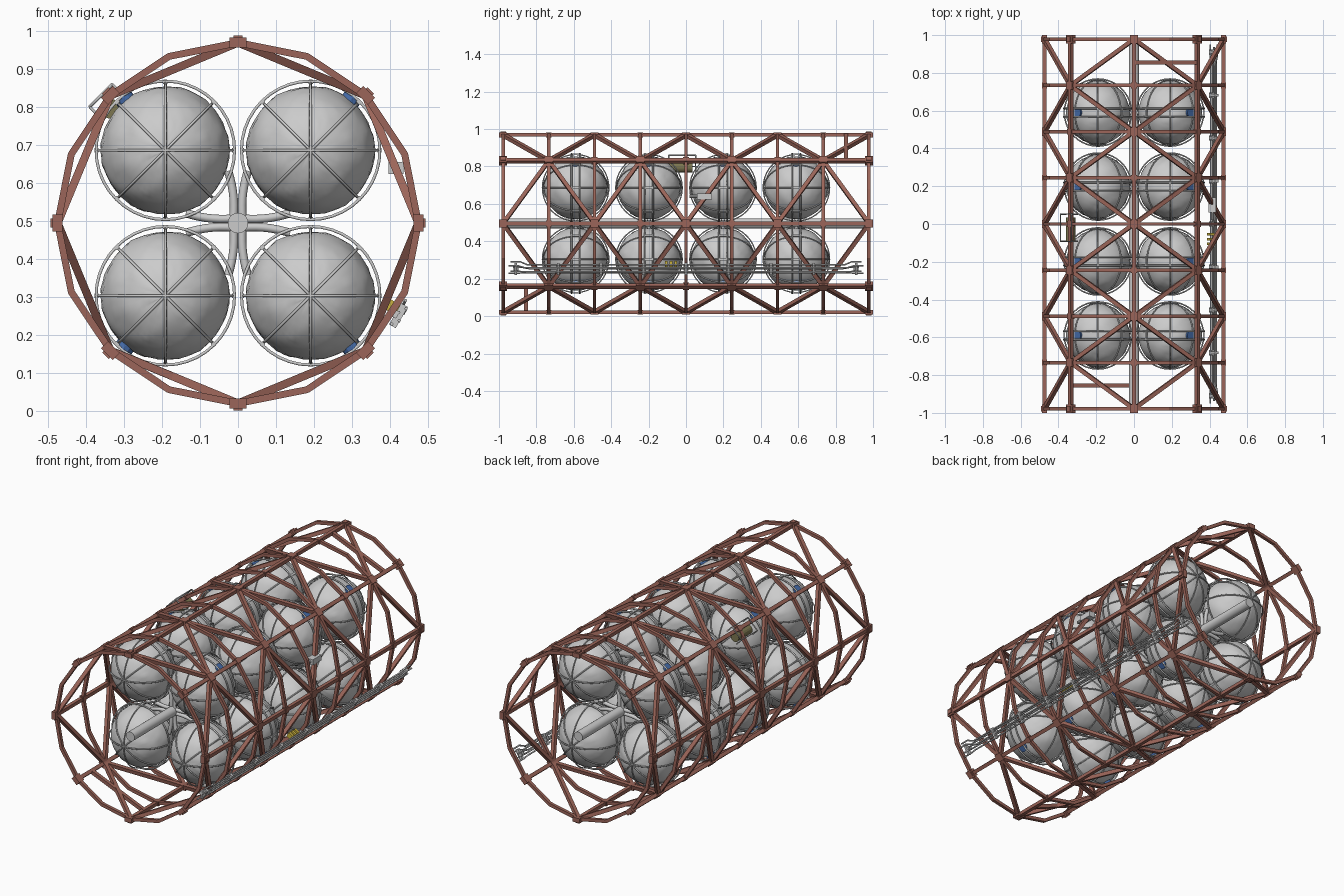
import bpy, bmesh, math, random
from mathutils import Vector, Matrix

if "Cube" in bpy.data.objects:
    bpy.data.objects.remove(bpy.data.objects["Cube"])

random.seed(4)
CZ, R = 0.495, 0.474
STATIONS = [-0.978 + i * 0.2445 for i in range(9)]


def material(name, rgb):
    m = bpy.data.materials.new(name)
    m.diffuse_color = (*rgb, 1)
    m.use_nodes = True
    m.node_tree.nodes["Principled BSDF"].inputs["Base Color"].default_value = m.diffuse_color
    return m


RUST = material("rust_paint", (0.33, 0.13, 0.10))
BLUE = material("blue_paint", (0.06, 0.15, 0.4))
OLIVE = material("olive_paint", (0.2, 0.18, 0.08))
YELLOW = material("yellow_paint", (0.6, 0.45, 0.05))


def rim(deg, y, r=R):
    a = math.radians(deg)
    return Vector((r * math.cos(a), y, CZ + r * math.sin(a)))


def link(name, mesh, mat=None, smooth=False):
    ob = bpy.data.objects.new(name, mesh)
    bpy.context.collection.objects.link(ob)
    if mat and not mesh.materials:
        mesh.materials.append(mat)
    if smooth:
        for p in mesh.polygons:
            p.use_smooth = True
    return ob


def finish(name, bm, mat=None, smooth=False):
    me = bpy.data.meshes.new(name)
    bmesh.ops.recalc_face_normals(bm, faces=bm.faces)
    bm.to_mesh(me)
    bm.free()
    return link(name, me, mat, smooth)


def frame(along, out):
    x = along.normalized()
    y = x.cross(out).normalized()
    return Matrix((x, y, x.cross(y))).transposed().to_4x4()


def box(bm, centre, along, out, size):
    m = Matrix.Translation(centre) @ frame(along, out) @ Matrix.Diagonal((*size, 1))
    bmesh.ops.create_cube(bm, size=1, matrix=m)


def beam(bm, a, b, w, extra=0.0):
    mid = (a + b) / 2
    out = Vector((mid.x, 0, mid.z - CZ))
    box(bm, mid, b - a, out, ((b - a).length + extra, w, w))


def cyl(bm, a, b, r, sides=16):
    rot = (b - a).to_track_quat('Z', 'Y').to_matrix().to_4x4()
    bmesh.ops.create_cone(bm, cap_ends=True, segments=sides, radius1=r, radius2=r,
                          depth=(b - a).length, matrix=Matrix.Translation((a + b) / 2) @ rot)


def tubes(name, paths, r, mat=None, res=1):
    # sweeps round tubes along (points, closed) paths, as one mesh
    cu = bpy.data.curves.new(name, 'CURVE')
    cu.dimensions, cu.bevel_depth, cu.bevel_resolution = '3D', r, res
    cu.use_fill_caps = True
    for pts, closed in paths:
        s = cu.splines.new('POLY')
        s.points.add(len(pts) - 1)
        for p, q in zip(s.points, pts):
            p.co = (*q, 1)
        s.use_cyclic_u = closed
    tmp = bpy.data.objects.new("tmp", cu)
    bpy.context.collection.objects.link(tmp)
    me = bpy.data.meshes.new_from_object(tmp)
    bpy.data.objects.remove(tmp)
    me.name = name
    return link(name, me, mat, True)


# Truss: longerons
bm = bmesh.new()
for j in range(8):
    beam(bm, rim(45 * j, STATIONS[0]), rim(45 * j, STATIONS[-1]), 0.02)
finish("longerons", bm, RUST)

# Truss: sixteen-sided rings
bm = bmesh.new()
for y in STATIONS:
    for k in range(16):
        beam(bm, rim(22.5 * k, y), rim(22.5 * k + 22.5, y), 0.018, 0.003)
finish("ring_frames", bm, RUST)

# Truss: zigzag diagonals and two end rungs
bm = bmesh.new()
for i in range(8):
    for j in range(8):
        a, b = (j, j + 1) if (i + j) % 2 == 0 else (j + 1, j)
        beam(bm, rim(45 * a, STATIONS[i]), rim(45 * b, STATIONS[i + 1]), 0.021)
beam(bm, rim(90, 0.855), rim(45, 0.855), 0.02)
beam(bm, rim(225, -0.855), rim(270, -0.855), 0.02)
finish("diagonals", bm, RUST)

# Truss: node blocks, larger where diagonals meet
bm = bmesh.new()
for i, y in enumerate(STATIONS):
    for j in range(8):
        p = rim(45 * j, y)
        w = 0.044 if (i + j) % 2 == 0 or i in (0, 8) else 0.03
        out = p - Vector((0, y, CZ))
        box(bm, p, Vector((0, 1, 0)), out, (w, w, 0.026))
        if i in (0, 8):
            box(bm, p + out.normalized() * 0.012, Vector((0, 1, 0)), out, (0.03, 0.024, 0.014))
finish("node_blocks", bm, RUST)

# Central pipe
bm = bmesh.new()
cyl(bm, Vector((0, -0.98, CZ)), Vector((0, 0.98, CZ)), 0.027, 24)
ob = finish("central_pipe", bm)
bpy.context.view_layer.objects.active = ob
ob.select_set(True)
bpy.ops.object.shade_smooth_by_angle()
ob.select_set(False)

# Foil wrapped tank: swirling ridges and small creases
bm = bmesh.new()
bmesh.ops.create_uvsphere(bm, u_segments=56, v_segments=36, radius=0.168)
for v in bm.verts:
    n = v.co.normalized()
    th, ph = math.atan2(n.y, n.x), math.acos(max(-1, min(1, n.z)))
    swirl = math.sin(6 * th + 9 * ph + 0.8 * math.sin(3 * th)) * math.sin(ph)
    v.co += n * (0.0014 * swirl + random.choice((0, 0, 0, 0.0025)) * random.random())
bmesh.ops.rotate(bm, verts=bm.verts, matrix=Matrix.Rotation(math.pi / 2, 3, 'X'))
tank = finish("tank", bm, None, True)
tank_mesh = tank.data
bpy.data.objects.remove(tank)


def circle(c, u, v, r, n=40):
    return [c + (u * math.cos(t) + v * math.sin(t)) * r
            for t in (2 * math.pi * k / n for k in range(n))]


X, Y, Z = Vector((1, 0, 0)), Vector((0, 1, 0)), Vector((0, 0, 1))
cage, straps, feeds = [], [], []
caps, brackets = bmesh.new(), bmesh.new()
for cy in (-0.59, -0.198, 0.198, 0.59):
    for sx in (-1, 1):
        for sz in (-1, 1):
            c = Vector((sx * 0.191, cy, CZ + sz * 0.191))
            link("tank", tank_mesh).location = c
            # double girdle hoops
            for dy in (-0.022, 0.022):
                cage.append((circle(c + Y * dy, X, Z, 0.182), True))
            # meridian straps through the front and back poles
            for k in range(4):
                a = math.pi * k / 4
                d = X * math.cos(a) + Z * math.sin(a)
                straps.append((circle(c, d, Y, 0.174 if k % 2 else 0.178), True))
            # small clips where the straps cross the girdle
            for k in range(8):
                a = math.pi * k / 4
                d = X * math.cos(a) + Z * math.sin(a)
                box(brackets, c + d * 0.179, Y, d, (0.056, 0.012, 0.008))
            # blue valve cap on the outward side
            d = Vector((sx * 0.62, 0, sz * 0.78))
            cyl(caps, c + d * 0.16, c + d * 0.18, 0.026, 12)
            # curved feed arms from the central pipe to the girdle
            for flip in (0, 1):
                pts = []
                for k in range(8):
                    t = k / 7
                    p, q = 0.012 + 0.125 * t, 0.012 * (1 - t) + 0.026 * t * t
                    if flip:
                        p, q = q, p
                    pts.append(Vector((sx * p, cy, CZ + sz * q)))
                feeds.append((pts, False))
tubes("girdle_hoops", cage, 0.0045)
tubes("tank_straps", straps, 0.0038)
tubes("feed_arms", feeds, 0.011, None, 2)
finish("strap_clips", brackets)
finish("valve_caps", caps, BLUE)

# Pipe bundle along the lower right side
out = Vector((math.cos(math.radians(-30)), 0, math.sin(math.radians(-30))))
tan = Vector((-out.z, 0, out.x))
base = Vector((0, 0, CZ)) + out * 0.487
pipes = []
for k in range(5):
    off, end = (k - 2) * 0.012, 0.95 - 0.012 * (k % 3)
    side = out * (0.008 if k % 2 else -0.004)
    pts = []
    for y, s in ((-end, 1.5), (-end + 0.05, 1.5), (-end + 0.09, 1), (end - 0.09, 1),
                 (end - 0.05, 1.5), (end, 1.5)):
        pts.append(base + side + tan * (off * s + (0.008 if s > 1 else 0)) + Y * y)
    pipes.append((pts, False))
tubes("pipe_bundle", pipes, 0.0045)
bm = bmesh.new()
for y in STATIONS:
    box(bm, base + Y * (y * 0.93), Y, out, (0.014, 0.064, 0.02))
    for y2 in (-0.01, 0.01):
        box(bm, base - out * 0.012 + Y * (y * 0.93 + y2), Y, out, (0.008, 0.02, 0.02))
finish("pipe_clamps", bm)
bm = bmesh.new()
for y in (-0.105, -0.08, -0.055):
    box(bm, base - out * 0.024 + tan * 0.012 + Y * y, Y, out, (0.014, 0.03, 0.03))
finish("yellow_bands", bm, YELLOW)

# Small fitting on the right side
bm = bmesh.new()
box(bm, Vector((0.415, 0.10, 0.64)), Y, X, (0.08, 0.032, 0.04))
cyl(bm, Vector((0.415, 0.02, 0.64)), Vector((0.415, 0.07, 0.64)), 0.009, 10)
finish("side_fitting", bm)

# Olive canister with a guard hoop on the upper left side
d = Vector((-0.7071, 0, 0.7071))
t = Vector((0.7071, 0, 0.7071))
bm = bmesh.new()
cyl(bm, Vector((-0.335, -0.09, 0.795)), Vector((-0.335, 0.035, 0.795)), 0.026, 16)
finish("canister", bm, OLIVE)
g = Vector((-0.36, -0.02, 0.83))
corners = [g + t * (a * 0.042) + Y * (b * 0.072) for a, b in ((-1, -1), (1, -1), (1, 1), (-1, 1))]
legs = [([p, p - d * 0.045], False) for p in corners]
tubes("canister_guard", [(corners, True)] + legs, 0.004)
